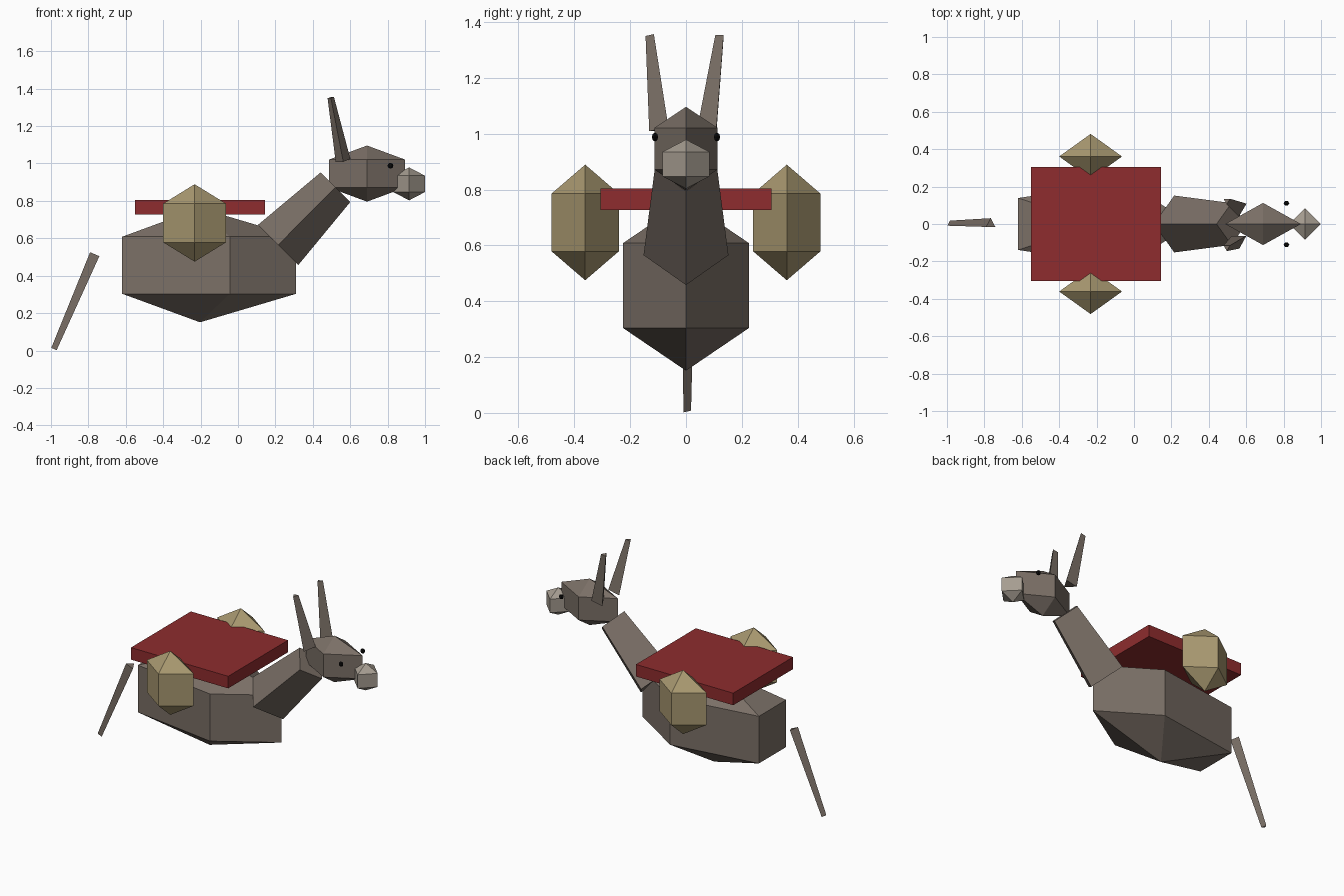
import bpy
import math
from mathutils import Vector

if "Cube" in bpy.data.objects:
    bpy.data.objects.remove(bpy.data.objects["Cube"])


def material(name, r, g, b):
    m = bpy.data.materials.new(name)
    lin = [((c / 255 + 0.055) / 1.055) ** 2.4 if c > 10 else c / 255 / 12.92 for c in (r, g, b)]
    m.diffuse_color = (*lin, 1)
    m.use_nodes = True
    m.node_tree.nodes["Principled BSDF"].inputs["Base Color"].default_value = m.diffuse_color
    return m


COAT = material("grey_brown_coat", 122, 111, 102)
MUZZLE = material("pale_muzzle", 166, 157, 145)
RED = material("red_blanket", 142, 44, 46)
BAG = material("tan_bag", 168, 152, 112)
BLACK = material("black_eye", 10, 10, 10)


def add(name, verts, faces, mat):
    me = bpy.data.meshes.new(name)
    me.from_pydata(verts, [], faces)
    me.materials.append(mat)
    ob = bpy.data.objects.new(name, me)
    bpy.context.collection.objects.link(ob)
    return ob


def ball(name, centre, radii, sides, mat, rings=3):
    """Low-poly ellipsoid with poles on z, first vertex towards +x."""
    c = Vector(centre)
    verts = []
    for j in range(1, rings):
        t = math.pi * j / rings
        for i in range(sides):
            a = 2 * math.pi * i / sides
            verts.append(c + Vector((radii[0] * math.sin(t) * math.cos(a),
                                     radii[1] * math.sin(t) * math.sin(a),
                                     radii[2] * math.cos(t))))
    top, bottom = len(verts), len(verts) + 1
    verts += [c + Vector((0, 0, radii[2])), c - Vector((0, 0, radii[2]))]
    last = (rings - 2) * sides
    faces = []
    for i in range(sides):
        k = (i + 1) % sides
        faces.append((top, i, k))
        faces.append((bottom, last + k, last + i))
        for j in range(rings - 2):
            a, b = j * sides, (j + 1) * sides
            faces.append((a + i, b + i, b + k, a + k))
    return add(name, verts, faces, mat)


def rod(name, start, end, r1, r2, sides, mat, point=1):
    """Tapered prism from start to end, first corner towards point * y."""
    start, end = Vector(start), Vector(end)
    axis = (end - start).normalized()
    y = Vector((0, point, 0))
    v = (y - axis * y.dot(axis)).normalized()
    u = axis.cross(v)
    verts = [c + r * (math.cos(a) * v + math.sin(a) * u)
             for c, r in ((start, r1), (end, r2))
             for a in (2 * math.pi * i / sides for i in range(sides))]
    faces = [tuple(reversed(range(sides))), tuple(range(sides, 2 * sides))]
    for i in range(sides):
        k = (i + 1) % sides
        faces.append((i, k, sides + k, sides + i))
    return add(name, verts, faces, mat)


# Body, neck and head
ball("body", (-0.203, 0, 0.456), (0.594, 0.273, 0.305), 5, COAT)
rod("neck", (0.215, 0, 0.565), (0.521, 0, 0.873), 0.152, 0.112, 4, COAT)
ball("head", (0.69, 0, 0.946), (0.234, 0.130, 0.150), 4, COAT)
ball("muzzle", (0.915, 0, 0.891), (0.097, 0.097, 0.088), 4, MUZZLE)

# Ears and eyes
for side, s in (("right", -1), ("left", 1)):
    rod(side + "_ear", (0.562, s * 0.086, 1.014), (0.496, s * 0.125, 1.352),
        0.046, 0.020, 3, COAT, point=-1)
    ball(side + "_eye", (0.815, s * 0.111, 0.988), (0.016, 0.013, 0.016), 6, BLACK, rings=4)
    # Pack bags hanging either side
    ball(side + "_bag", (-0.232, s * 0.361, 0.682), (0.194, 0.139, 0.207), 4, BAG)

# Tail
rod("tail", (-0.766, 0, 0.515), (-0.984, 0, 0.008), 0.031, 0.018, 3, COAT)

# Blanket slab
x0, x1, y1, z0, z1 = -0.552, 0.144, 0.306, 0.726, 0.804
box = [(x, y, z) for z in (z0, z1) for x, y in ((x0, -y1), (x1, -y1), (x1, y1), (x0, y1))]
add("blanket", box, [(3, 2, 1, 0), (4, 5, 6, 7)] +
    [(i, (i + 1) % 4, 4 + (i + 1) % 4, 4 + i) for i in range(4)], RED)
